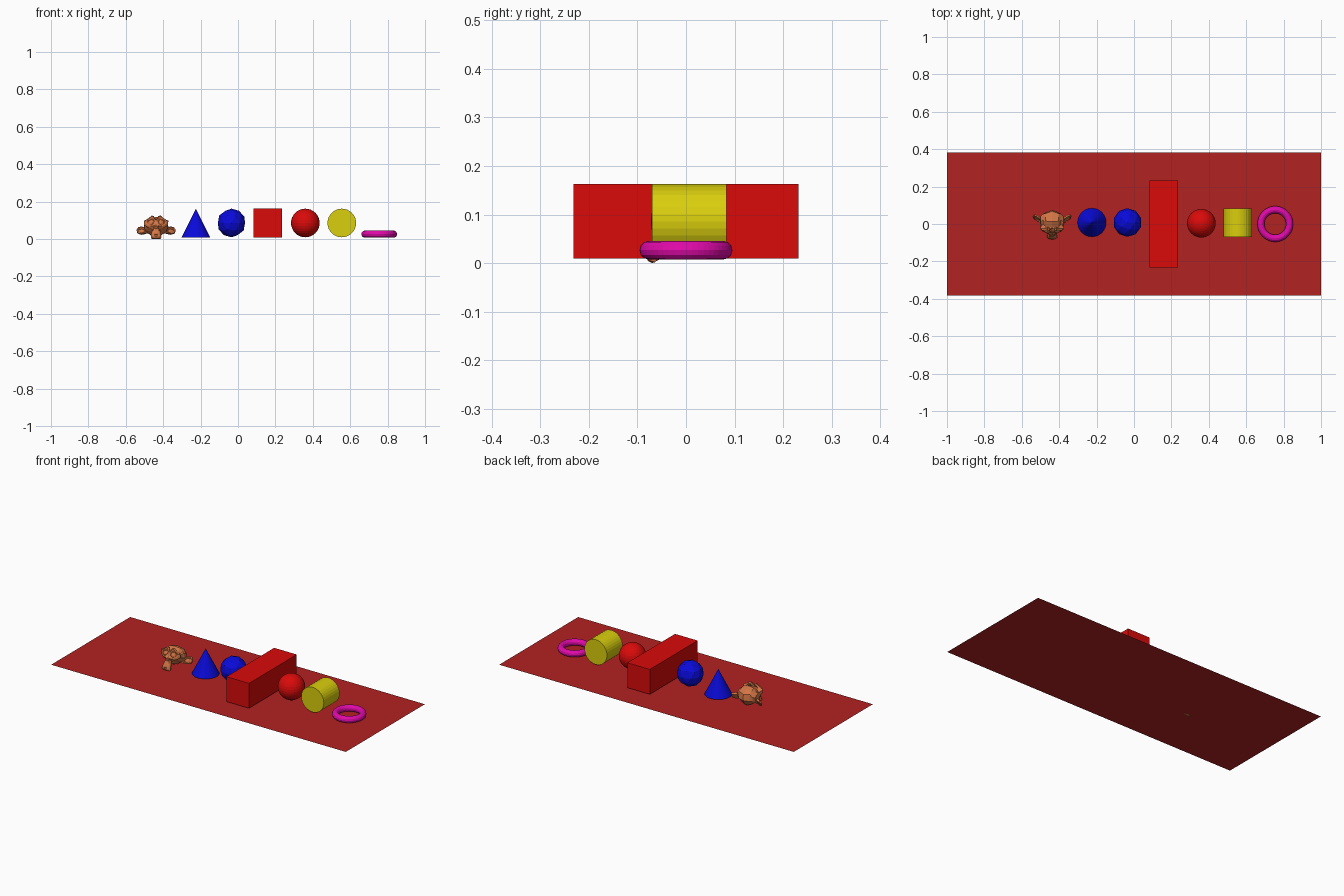
import bpy
import math

if "Cube" in bpy.data.objects:
    bpy.data.objects.remove(bpy.data.objects["Cube"])

R = 0.0765      # shared radius of the display shapes
MID = 0.086     # height of their centres


def material(name, rgb):
    m = bpy.data.materials.new(name)
    m.diffuse_color = (*rgb, 1)
    m.use_nodes = True
    m.node_tree.nodes["Principled BSDF"].inputs["Base Color"].default_value = m.diffuse_color
    return m


def finish(name, mat):
    ob = bpy.context.object
    ob.name = name
    ob.data.materials.clear()
    ob.data.materials.append(mat)
    return ob


dark_red = material("dark red", (0.45, 0.016, 0.016))
red = material("red", (0.70, 0.003, 0.003))
blue = material("blue", (0.003, 0.003, 0.70))
yellow = material("yellow", (0.70, 0.62, 0.004))
magenta = material("magenta", (0.75, 0.003, 0.40))
orange = material("orange", (0.65, 0.18, 0.06))
ops = bpy.ops.mesh

# Floor sheet
ops.primitive_plane_add(size=2, location=(0, 0, 0.004))
finish("floor", dark_red).scale = (1, 0.383, 1)

# Monkey head leaning back, chin resting at the floor
ops.primitive_monkey_add(size=2 * R, location=(-0.438, -0.002, 0),
                         rotation=(math.radians(-30), 0, 0))
head = finish("monkey_head", orange)
bpy.context.view_layer.update()
head.location.z -= min((head.matrix_world @ v.co).z for v in head.data.vertices)

# Cone
ops.primitive_cone_add(vertices=32, radius1=R, radius2=0, depth=2 * R,
                       location=(-0.225, 0.008, MID))
finish("cone", blue)

# Faceted ball
ops.primitive_ico_sphere_add(subdivisions=2, radius=R, location=(-0.035, 0.008, MID))
finish("faceted_ball", blue)

# Long block
ops.primitive_cube_add(size=2, location=(0.16, 0, MID))
finish("long_block", red).scale = (R, 0.2315, R)

# Round ball
ops.primitive_uv_sphere_add(segments=32, ring_count=16, radius=R,
                            location=(0.36, 0.004, MID))
finish("round_ball", red)

# Cylinder lying front to back
ops.primitive_cylinder_add(vertices=32, radius=R, depth=2 * R,
                           location=(0.555, 0.0065, MID),
                           rotation=(math.pi / 2, 0, 0))
finish("cylinder", yellow)

# Ring
ops.primitive_torus_add(major_segments=48, minor_segments=12, major_radius=R,
                        minor_radius=R / 4, location=(0.755, 0, 0.0265))
finish("ring", magenta)
